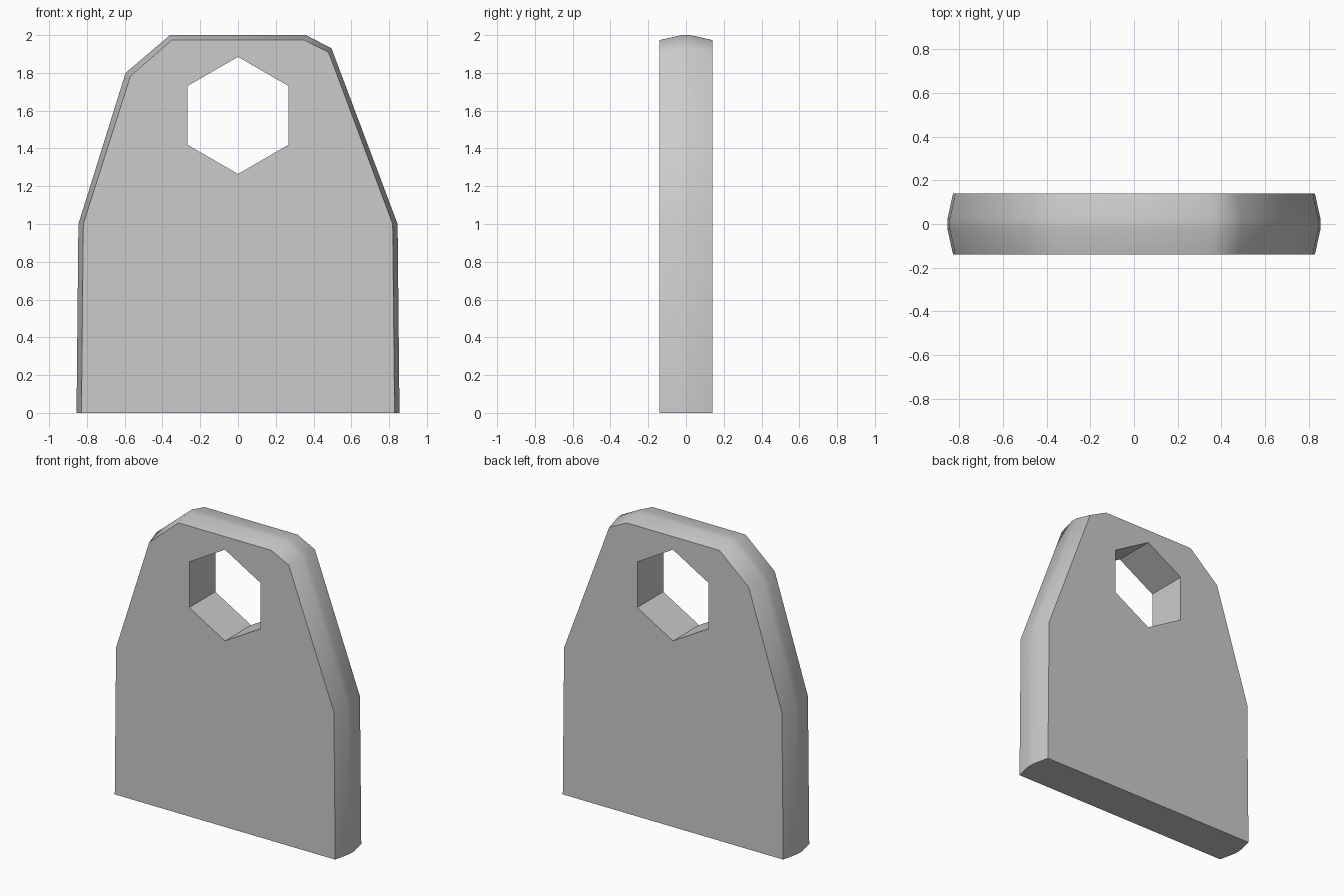
import bpy, bmesh, math

if "Cube" in bpy.data.objects:
    bpy.data.objects.remove(bpy.data.objects["Cube"])


def loft(name, rings):
    """Closed solid from matching rings, each (y, [(x, z), ...])."""
    bm = bmesh.new()
    loops = [[bm.verts.new((x, y, z)) for x, z in pts] for y, pts in rings]
    n = len(loops[0])
    for a, b in zip(loops, loops[1:]):
        for i in range(n):
            j = (i + 1) % n
            bm.faces.new((a[i], a[j], b[j], b[i]))
    bm.faces.new(loops[0])
    bm.faces.new(loops[-1])
    bmesh.ops.recalc_face_normals(bm, faces=bm.faces)
    mesh = bpy.data.meshes.new(name)
    bm.to_mesh(mesh)
    bm.free()
    obj = bpy.data.objects.new(name, mesh)
    bpy.context.collection.objects.link(obj)
    return obj


# Slab: wide crest outline in the middle, slightly inset outline on both faces
crest = [(-0.855, 0), (0.855, 0), (0.845, 1.0), (0.495, 1.93),
         (0.36, 2.0), (-0.36, 2.0), (-0.595, 1.8), (-0.845, 1.0)]
face = [(-0.829, 0), (0.829, 0), (0.819, 1.0), (0.48, 1.908),
        (0.35, 1.974), (-0.35, 1.974), (-0.57, 1.782), (-0.819, 1.0)]
slab = loft("slab", [(-0.14, face), (-0.022, crest), (0.022, crest), (0.14, face)])

# Hexagonal hole straight through the slab
hexagon = [(0.31 * math.sin(math.radians(60 * k)),
            1.575 + 0.31 * math.cos(math.radians(60 * k))) for k in range(6)]
cutter = loft("hole_cutter", [(-0.5, hexagon), (0.5, hexagon)])
cutter.hide_render = True
cut = slab.modifiers.new("hole", 'BOOLEAN')
cut.operation = 'DIFFERENCE'
cut.solver = 'EXACT'
cut.object = cutter

bpy.context.view_layer.objects.active = slab
slab.select_set(True)
bpy.ops.object.modifier_apply(modifier=cut.name)
bpy.data.objects.remove(cutter)

# Soft rim, crisp faces and hole
bpy.ops.object.shade_smooth_by_angle(angle=math.radians(50))
